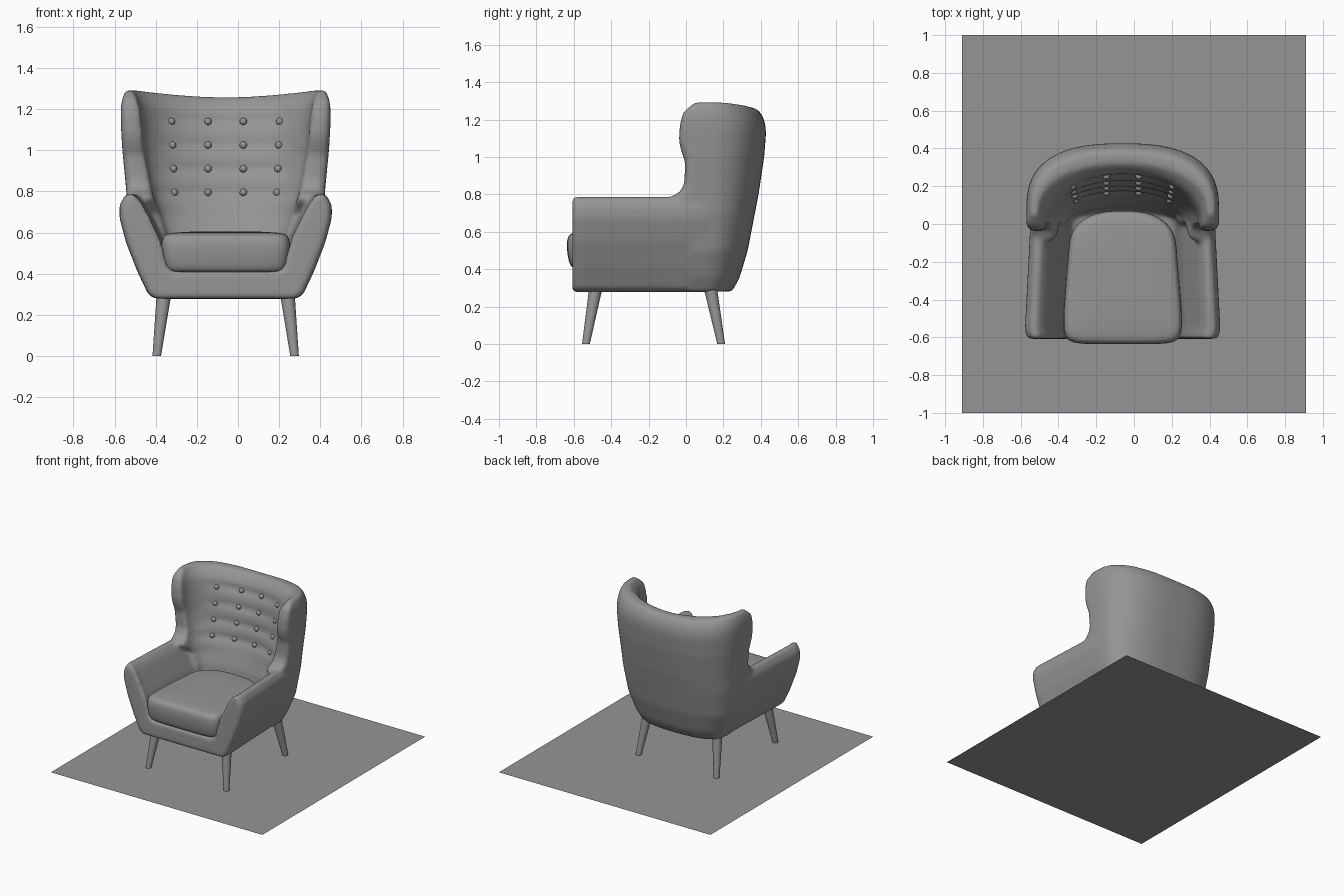
import bpy, bmesh, math
from mathutils import Matrix, Vector

if "Cube" in bpy.data.objects:
    bpy.data.objects.remove(bpy.data.objects["Cube"])

CX = -0.06  # chair centre line

grey = bpy.data.materials.new("plain grey")
grey.use_nodes = True
grey.diffuse_color = (0.3, 0.3, 0.3, 1)
grey.node_tree.nodes["Principled BSDF"].inputs["Base Color"].default_value = (0.3, 0.3, 0.3, 1)


def lerp(a, b, t):
    return a + (b - a) * t


def curve(points):
    """Piecewise linear function through (z, value) points."""
    def f(z):
        for (z0, v0), (z1, v1) in zip(points, points[1:]):
            if z <= z1:
                return lerp(v0, v1, max(0, (z - z0) / (z1 - z0)))
        return points[-1][1]
    return f


def loft(bm, rings):
    """Skin closed rings; ends are capped by strips joining point i to its partner."""
    rows = [[bm.verts.new((x + CX, y, z)) for x, y, z in ring] for ring in rings]
    n = len(rows[0])
    for a, b in zip(rows, rows[1:]):
        for i in range(n):
            j = (i + 1) % n
            bm.faces.new((a[i], a[j], b[j], b[i]))
    for row in (rows[0], rows[-1]):
        for i in range(n // 2 - 1):
            bm.faces.new((row[i], row[i + 1], row[n - 2 - i], row[n - 1 - i]))


def finish(name, bm, smooth=True):
    bmesh.ops.recalc_face_normals(bm, faces=bm.faces)
    mesh = bpy.data.meshes.new(name)
    bm.to_mesh(mesh)
    bm.free()
    for p in mesh.polygons:
        p.use_smooth = smooth
    mesh.materials.append(grey)
    obj = bpy.data.objects.new(name, mesh)
    bpy.context.collection.objects.link(obj)
    return obj


# Floor sheet
bm = bmesh.new()
bmesh.ops.create_grid(bm, x_segments=1, y_segments=1, size=1,
                      matrix=Matrix.Diagonal((0.91, 1, 1, 1)))
finish("floor_sheet", bm, False)

# Back shell measurements by height
outer_half = curve([(.28, .345), (.36, .39), (.5, .445), (.7, .477), (.8, .483), (1, .503), (1.2, .515)])
inner_half = curve([(.28, .27), (.6, .29), (.8, .36), (1, .4), (1.25, .42)])
outer_rear = curve([(.28, .245), (.35, .285), (.5, .33), (.8, .388), (1, .418), (1.15, .43), (1.25, .43)])
inner_rear = curve([(.28, .05), (.6, .1), (.8, .165), (1, .21), (1.14, .25), (1.25, .27)])
wing_front = curve([(.28, 0), (.7, 0), (.76, -.1), (.785, -.08), (.81, -.03), (.86, -.008), (.97, -.005),
                    (1.02, -.025), (1.07, -.038), (1.15, -.033), (1.21, -.015), (1.255, .045)])
pinch = curve([(1.12, 0), (1.18, .08), (1.22, .25), (1.24, .42), (1.255, .65)])
ROWS = [.795, .91, 1.025, 1.14]


def wall(half, rear, front, mid, power):
    """Plan line from one wing tip around the back to the other."""
    mid = max(mid, front + .02)
    pts = [(half, lerp(front, mid, k / 6)) for k in range(6)]
    for k in range(41):
        a = math.pi * k / 40
        c, s = math.cos(a), math.sin(a)
        pts.append((math.copysign(abs(c) ** (2 / power), c) * half,
                    mid + (rear - mid) * max(s, 0) ** (2 / power)))
    return pts + [(-x, y) for x, y in pts[5::-1]]


def tuft(x, z):
    """Soft groove along each button row."""
    fade = max(0, 1 - (x / .36) ** 4)
    return .013 * fade * sum(math.exp(-((z - r) / .022) ** 2) for r in ROWS)


def back_ring(z):
    out = wall(outer_half(z), outer_rear(z), wing_front(z), .08, 2.6)
    inn = wall(inner_half(z), inner_rear(z), wing_front(z), 0, 2)
    inn = [(x, y + tuft(x, z)) if y > 0 else (x, y) for x, y in inn]
    last = len(out) - 1
    a, b = [], []
    for i, (p, q) in enumerate(zip(out, inn)):
        end = {0: .5, 1: .12}.get(min(i, last - i), 0)
        f = max(pinch(z), end) / 2
        rise = .035 * min(1, abs(p[0]) / .5) ** 2 * (z / 1.255) ** 6
        for line, s, t in ((a, p, q), (b, q, p)):
            line.append((lerp(s[0], t[0], f), lerp(s[1], t[1], f), z + rise))
    return a + b[::-1]


# Upholstered body: back with wings, joined to a U section of seat base and arms
bm = bmesh.new()
LEVELS = 64
loft(bm, [back_ring(lerp(.28, 1.257, k / LEVELS)) for k in range(LEVELS + 1)])

arm_out = [(0, .278), (.345, .278), (.378, .3), (.43, .41), (.485, .55), (.517, .67), (.517, .735), (.485, .79)]
arm_in = [(0, .41), (.25, .41), (.29, .43), (.305, .5), (.33, .58), (.38, .68), (.415, .745), (.45, .785)]


def both_sides(half):
    return [(-x, z) for x, z in half[:0:-1]] + half


section = both_sides(arm_out) + both_sides(arm_in)[::-1]
stations = [(-.608, .965), (-.585, .99), (-.55, 1), (-.3, .975), (0, .945), (.1, .93)]
loft(bm, [[(x * s, y, z) for x, z in section] for y, s in stations])
body = finish("upholstered_body", bm)
blend = body.modifiers.new("blend", "REMESH")
blend.mode = "VOXEL"
blend.voxel_size = .013
blend.use_smooth_shade = True
soften = body.modifiers.new("soften", "SMOOTH")
soften.factor = .5
soften.iterations = 9

# Seat cushion
half = [(.05, -.637), (.15, -.637), (.25, -.633), (.295, -.615), (.315, -.57), (.312, -.45), (.3, -.3)]
for k in range(9):
    a = math.radians(83) * k / 8
    half.append((.287 * math.cos(a) ** .8, -.15 + .222 * math.sin(a) ** .8))
outline = half + [(-x, y) for x, y in half[::-1]]
layers = [(.408, .88), (.412, .93), (.435, .97), (.5, 1), (.555, 1), (.583, .97),
          (.595, .91), (.601, .75), (.605, .5), (.606, .3)]
bm = bmesh.new()
loft(bm, [[(x * s, -.28 + (y + .28) * s, z) for x, y in outline] for z, s in layers])
cushion = finish("seat_cushion", bm)
cushion.modifiers.new("round", "SUBSURF").levels = 2
cushion.modifiers["round"].render_levels = 2

# Back buttons
bm = bmesh.new()
for z in ROWS:
    for dx in (.086, .25 + .04 * (z - .8)):
        drop = math.sqrt(1 - (dx / inner_half(z)) ** 2)
        y = .02 + (inner_rear(z) - .02) * drop + tuft(dx, z) - .006
        for side in (-1, 1):
            bmesh.ops.create_uvsphere(bm, u_segments=16, v_segments=10, radius=.018,
                                      matrix=Matrix.Translation(Vector((CX + side * dx, y, z))))
finish("back_buttons", bm)

# Splayed tapered legs
SIDES = 24


def circle(x, y, z, r):
    return [(x + r * math.cos(math.tau * (k + .5) / SIDES),
             y + r * math.sin(math.tau * (k + .5) / SIDES), z) for k in range(SIDES)]


for end, foot_y, top_y in (("front", -.535, -.482), ("rear", .188, .13)):
    for name, side in (("left", 1), ("right", -1)):
        bm = bmesh.new()
        loft(bm, [circle(side * .335, foot_y, 0, .021), circle(side * .3, top_y, .3, .036)])
        leg = finish(f"{end}_{name}_leg", bm)
        bpy.ops.object.select_all(action="DESELECT")
        leg.select_set(True)
        bpy.context.view_layer.objects.active = leg
        bpy.ops.object.shade_smooth_by_angle()
